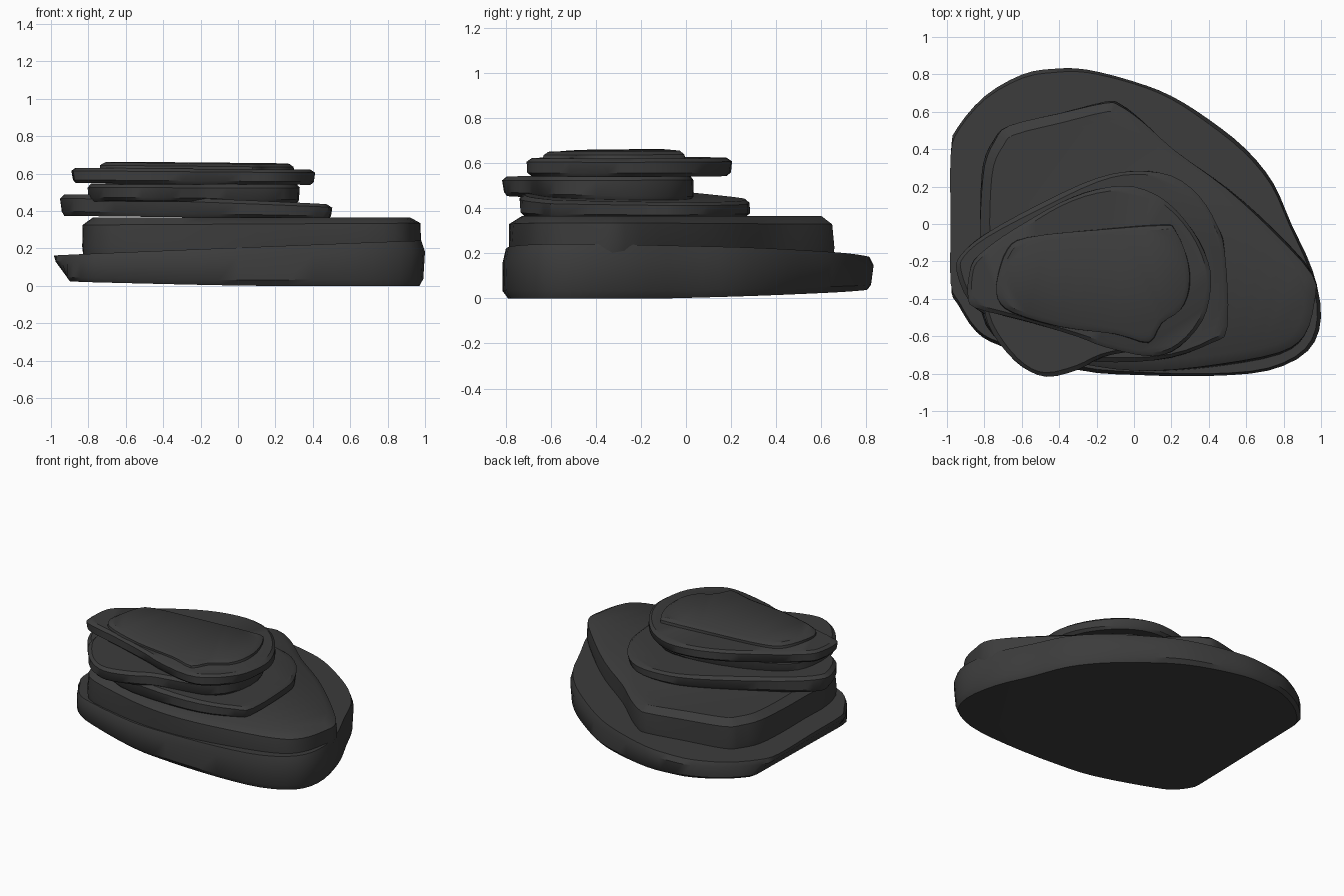
import bpy, bmesh, math, random
from mathutils import Vector

if "Cube" in bpy.data.objects:
    bpy.data.objects.remove(bpy.data.objects["Cube"])

random.seed(4)
stone = bpy.data.materials.new("dark_stone")
stone.diffuse_color = (0.045, 0.045, 0.045, 1)
stone.use_nodes = True
stone.node_tree.nodes["Principled BSDF"].inputs["Base Color"].default_value = stone.diffuse_color


def smooth_loop(pts, steps=3):
    """Closed Catmull-Rom curve through the outline points."""
    p = [Vector(q) for q in pts]
    n, out = len(p), []
    for i in range(n):
        a, b, c, d = p[i - 1], p[i], p[(i + 1) % n], p[(i + 2) % n]
        for s in range(steps):
            t = s / steps
            out.append(0.5 * (2 * b + (c - a) * t + (2 * a - 5 * b + 4 * c - d) * t * t
                              + (3 * b - a - 3 * c + d) * t ** 3))
    return out


def slab(name, pts, bottom, top, rings, left_limit=-2.0):
    """Stone layer: bottom/top are planes (z0, x slope, y slope),
    rings are (height fraction, inset) from bottom to top."""
    loop = smooth_loop(pts)
    n = len(loop)
    if sum(loop[i - 1].cross(loop[i]) for i in range(n)) < 0:
        loop.reverse()
    normals = []
    for i in range(n):
        t = (loop[(i + 1) % n] - loop[i - 1]).normalized()
        normals.append(Vector((t.y, -t.x)))
    phase = random.uniform(0, 6)
    bm = bmesh.new()
    layers = []
    for f, inset in rings:
        row = []
        for i, (q, nr) in enumerate(zip(loop, normals)):
            wob = 0.004 * (1 + math.sin(5 * math.tau * i / n + phase + 3 * f))
            v = q - nr * (inset + (wob if 0 < f < 1 else 0))
            v.x = max(v.x, -1.0, left_limit * (1 - f) - f)
            zb = max(0, bottom[0] + bottom[1] * v.x + bottom[2] * v.y)
            zt = top[0] + top[1] * v.x + top[2] * v.y
            row.append(bm.verts.new((v.x, v.y, zb + (zt - zb) * f)))
        layers.append(row)
    for lo, hi in zip(layers, layers[1:]):
        for i in range(n):
            j = (i + 1) % n
            bm.faces.new((lo[i], lo[j], hi[j], hi[i]))
    bm.faces.new(layers[-1])
    bm.faces.new(layers[0][::-1])
    bmesh.ops.triangulate(bm, faces=[f for f in bm.faces if len(f.verts) > 4])
    bmesh.ops.recalc_face_normals(bm, faces=bm.faces[:])
    me = bpy.data.meshes.new(name)
    bm.to_mesh(me)
    bm.free()
    me.materials.append(stone)
    ob = bpy.data.objects.new(name, me)
    bpy.context.collection.objects.link(ob)
    bpy.ops.object.select_all(action='DESELECT')
    ob.select_set(True)
    bpy.context.view_layer.objects.active = ob
    bpy.ops.object.shade_smooth_by_angle(angle=math.radians(35))


rounded = [(0, 0.025), (0.2, 0.004), (0.8, 0.0), (1, 0.025)]

# Widest bottom stone, cut flat and undercut on the left
slab("base_stone",
     [(-1, 0.37), (-0.95, 0.52), (-0.8, 0.69), (-0.6, 0.8), (-0.43, 0.83), (-0.25, 0.83),
      (0, 0.77), (0.2, 0.69), (0.4, 0.56), (0.6, 0.4), (0.75, 0.22), (0.85, 0),
      (0.96, -0.25), (1, -0.5), (0.93, -0.68), (0.72, -0.79), (0.4, -0.82), (0, -0.81),
      (-0.3, -0.78), (-0.7, -0.66), (-0.85, -0.58), (-0.95, -0.43), (-1, -0.32), (-1, 0)],
     (0.017, -0.018, 0.02), (0.2, 0.04, -0.005),
     [(0, 0.03), (0.15, 0.006), (0.75, 0), (1, 0.02)], left_limit=-0.9)

# Second broad stone
slab("second_stone",
     [(-0.83, 0.1), (-0.81, 0.32), (-0.75, 0.45), (-0.67, 0.53), (-0.4, 0.6), (-0.15, 0.66),
      (-0.07, 0.64), (0.05, 0.55), (0.22, 0.4), (0.5, 0.2), (0.75, -0.03), (0.96, -0.27),
      (0.97, -0.42), (0.92, -0.6), (0.78, -0.7), (0.45, -0.76), (0.1, -0.79), (-0.2, -0.77),
      (-0.5, -0.7), (-0.75, -0.6), (-0.83, -0.4), (-0.83, -0.15)],
     (0.17, 0.03, 0), (0.365, 0, 0),
     [(0, 0.01), (0.3, 0), (0.82, 0.005), (1, 0.06)])

# Third stone, thinning to the right
slab("third_stone",
     [(-0.95, -0.25), (-0.93, -0.16), (-0.8, -0.05), (-0.5, 0.11), (-0.2, 0.25), (0, 0.29),
      (0.2, 0.26), (0.35, 0.15), (0.45, 0), (0.49, -0.15), (0.5, -0.55), (0.42, -0.64),
      (0.2, -0.72), (-0.1, -0.74), (-0.45, -0.7), (-0.75, -0.52), (-0.88, -0.42)],
     (0.363, -0.012, 0), (0.445, -0.042, -0.02), rounded)

# Fourth stone with a lobe poking out at the front left
slab("fourth_stone",
     [(-0.8, -0.48), (-0.72, -0.64), (-0.6, -0.77), (-0.47, -0.82), (-0.3, -0.78),
      (-0.17, -0.72), (0, -0.68), (0.2, -0.62), (0.31, -0.48), (0.33, -0.22), (0.22, -0.02),
      (0, 0.04), (-0.4, 0), (-0.7, -0.12), (-0.8, -0.28)],
     (0.43, -0.01, -0.025), (0.55, 0, 0.01), rounded)

# Fifth stone
slab("fifth_stone",
     [(-0.89, -0.28), (-0.86, -0.19), (-0.75, -0.1), (-0.6, 0), (-0.4, 0.12), (-0.2, 0.19),
      (0, 0.2), (0.18, 0.12), (0.32, -0.03), (0.4, -0.2), (0.41, -0.35), (0.37, -0.52),
      (0.25, -0.66), (0.1, -0.71), (-0.15, -0.66), (-0.3, -0.61), (-0.6, -0.52),
      (-0.85, -0.45), (-0.89, -0.38)],
     (0.543, -0.008, 0), (0.624, -0.008, 0), rounded)

# Thin cap stone
slab("top_stone",
     [(-0.73, -0.28), (-0.68, -0.13), (-0.57, -0.07), (-0.2, -0.03), (0.15, 0), (0.22, -0.03),
      (0.29, -0.2), (0.3, -0.35), (0.25, -0.46), (0.15, -0.53), (0.08, -0.64), (-0.1, -0.59),
      (-0.4, -0.55), (-0.65, -0.48), (-0.73, -0.4)],
     (0.61, -0.005, 0), (0.658, -0.01, 0.01),
     [(0, 0), (0.65, 0), (1, 0.03)])
